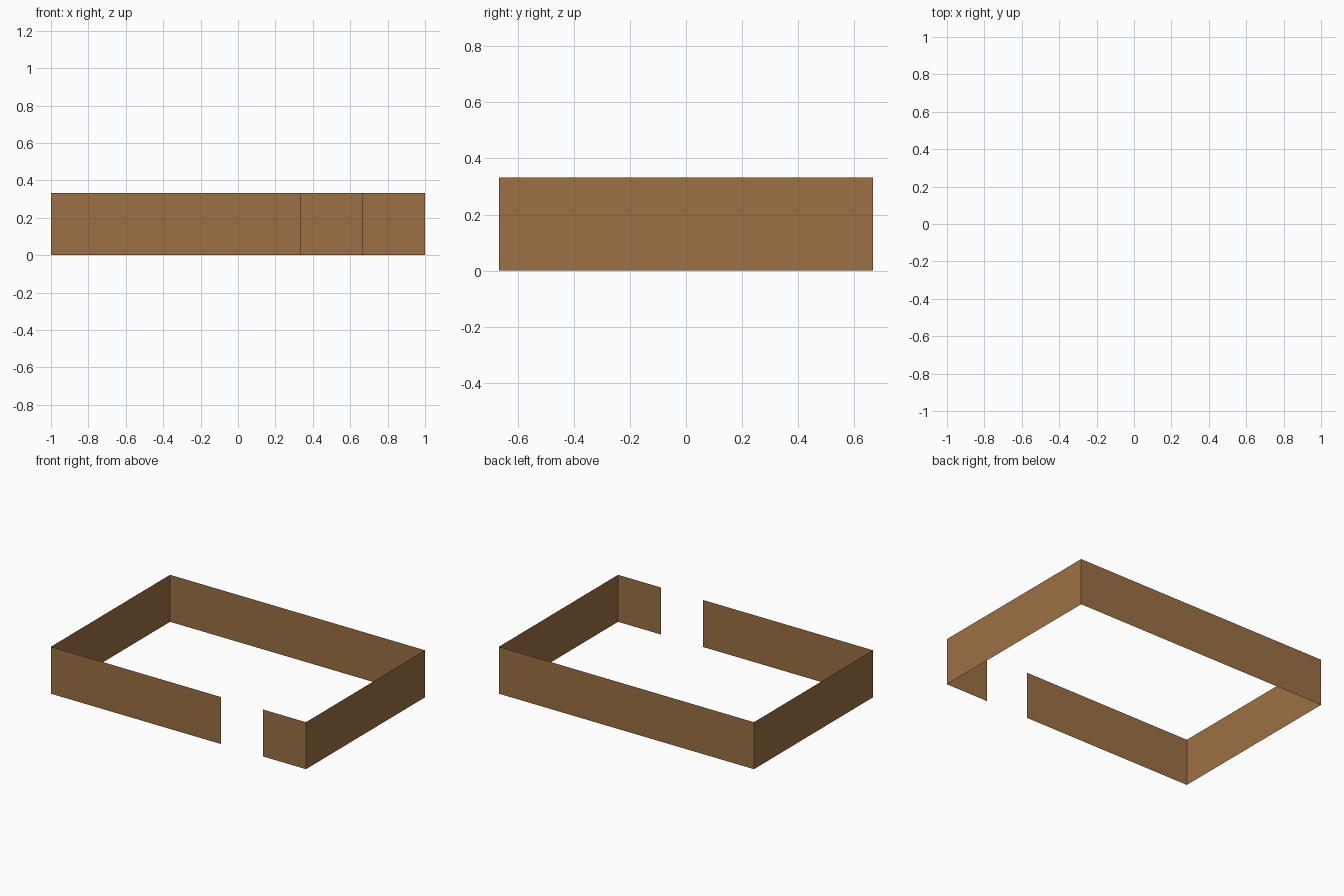
import bpy

if "Cube" in bpy.data.objects:
    bpy.data.objects.remove(bpy.data.objects["Cube"])

# Overall size of the open enclosure
X, Y, H = 1.0, 0.667, 0.333
GAP_LEFT, GAP_RIGHT = 0.333, 0.664

brown = bpy.data.materials.new("wood brown")
brown.diffuse_color = (0.335, 0.163, 0.057, 1)
brown.use_nodes = True
brown.node_tree.nodes["Principled BSDF"].inputs["Base Color"].default_value = brown.diffuse_color


def wall(name, path):
    """Paper-thin wall rising from a floor path (counter-clockwise = outward faces)."""
    n = len(path)
    verts = [(x, y, z) for z in (0, H) for x, y in path]
    faces = [(i, i + 1, n + i + 1, n + i) for i in range(n - 1)]
    mesh = bpy.data.meshes.new(name)
    mesh.from_pydata(verts, [], faces)
    mesh.materials.append(brown)
    obj = bpy.data.objects.new(name, mesh)
    bpy.context.collection.objects.link(obj)
    return obj


# One continuous fence running around from one side of the front opening to the other
wall("perimeter_wall", [(GAP_RIGHT, -Y), (X, -Y), (X, Y),
                        (-X, Y), (-X, -Y), (GAP_LEFT, -Y)])
